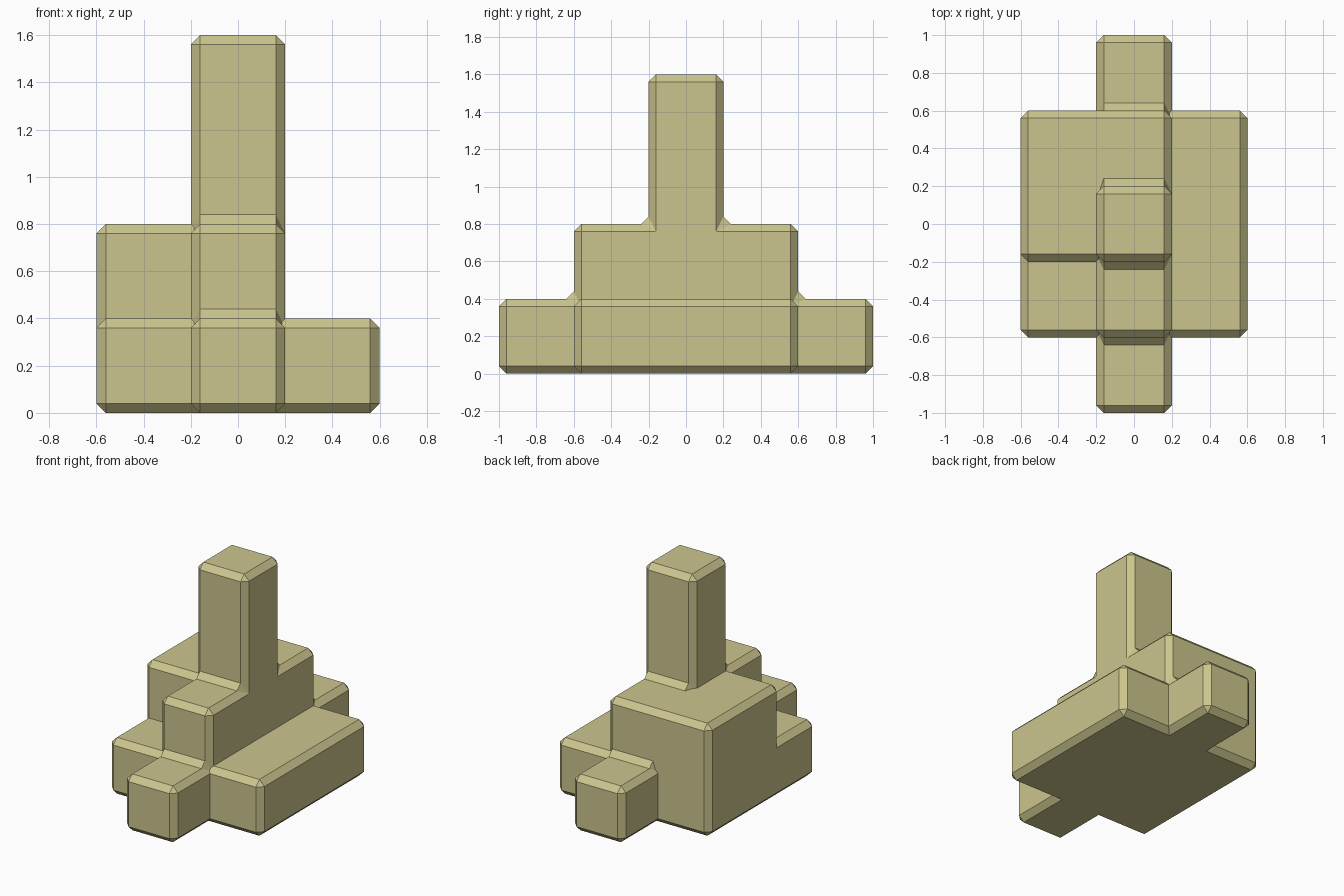
import bpy, bmesh

cube = bpy.data.objects.get("Cube")
if cube:
    bpy.data.objects.remove(cube, do_unlink=True)

UNIT = 0.4      # size of one building block
CHAMFER = 0.04  # width of every cut edge

stone = bpy.data.materials.new("pale_sandstone")
stone.use_nodes = True
colour = (0.60, 0.56, 0.27, 1)
stone.diffuse_color = colour
stone.node_tree.nodes["Principled BSDF"].inputs["Base Color"].default_value = colour


def extruded(name, profile, x0, x1):
    """Extrude a (y, z) profile along x, all in block units, and chamfer it."""
    bm = bmesh.new()
    verts = [bm.verts.new((x0 * UNIT, y * UNIT, z * UNIT)) for y, z in profile]
    face = bm.faces.new(verts)
    moved = bmesh.ops.extrude_face_region(bm, geom=[face])["geom"]
    bmesh.ops.translate(bm, vec=((x1 - x0) * UNIT, 0, 0),
                        verts=[v for v in moved if isinstance(v, bmesh.types.BMVert)])
    bmesh.ops.recalc_face_normals(bm, faces=bm.faces)
    mesh = bpy.data.meshes.new(name)
    bm.to_mesh(mesh)
    bm.free()
    mesh.materials.append(stone)
    obj = bpy.data.objects.new(name, mesh)
    bpy.context.collection.objects.link(obj)
    bevel = obj.modifiers.new("chamfer", 'BEVEL')
    bevel.width = CHAMFER
    bevel.segments = 1
    bevel.limit_method = 'ANGLE'
    return obj


def block(name, x0, x1, y0, y1, height):
    return extruded(name, [(y0, 0), (y1, 0), (y1, height), (y0, height)], x0, x1)


# Stepped central spine with the tower, mirrored front to back
half = [(2.5, 0), (2.5, 1), (1.5, 1), (1.5, 2), (0.5, 2), (0.5, 4)]
extruded("stepped_tower", half + [(-y, z) for y, z in reversed(half)], -0.5, 0.5)

# Wide low base and the taller block at the back right
block("base_slab", -1.5, 1.5, -1.5, 1.5, 1)
block("raised_block", -1.5, 0.5, -0.5, 1.5, 2)
